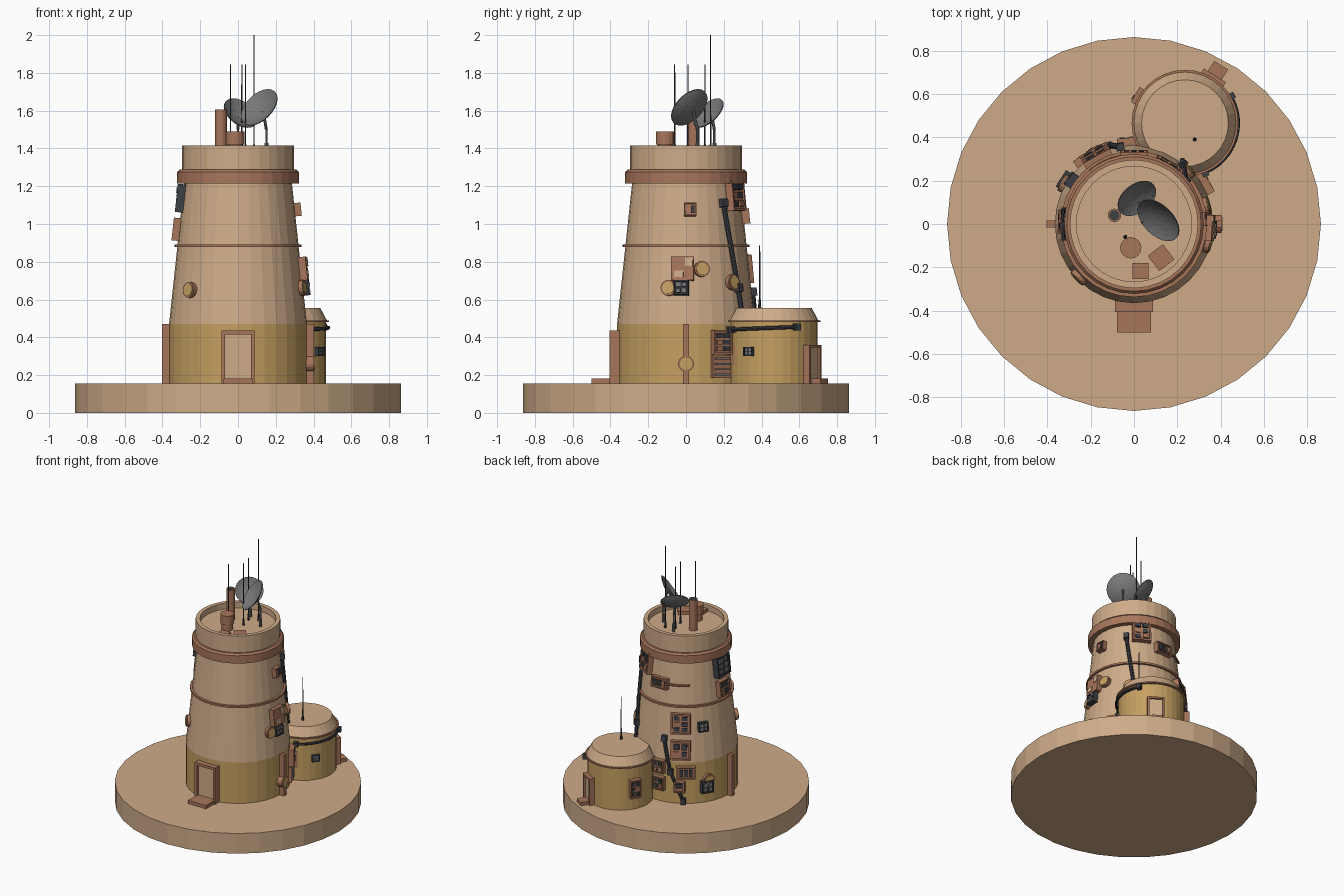
import bpy, bmesh, math, random
from mathutils import Matrix, Vector

random.seed(4)
if "Cube" in bpy.data.objects:
    bpy.data.objects.remove(bpy.data.objects["Cube"], do_unlink=True)

COLOURS = {
    "sand plaster": (0.62, 0.41, 0.25),
    "ochre plaster": (0.56, 0.35, 0.12),
    "rust brown": (0.39, 0.18, 0.105),
    "dark metal": (0.045, 0.05, 0.06),
    "grey metal": (0.19, 0.19, 0.19),
}
SAND, OCHRE, RUST, DARK, GREY = range(5)
MATS = []
for label, rgb in COLOURS.items():
    m = bpy.data.materials.new(label)
    m.use_nodes = True
    m.diffuse_color = (*rgb, 1)
    m.node_tree.nodes["Principled BSDF"].inputs["Base Color"].default_value = (*rgb, 1)
    MATS.append(m)


def finish(bm, name, smooth=False):
    bmesh.ops.recalc_face_normals(bm, faces=bm.faces)
    mesh = bpy.data.meshes.new(name)
    bm.to_mesh(mesh)
    bm.free()
    for m in MATS:
        mesh.materials.append(m)
    ob = bpy.data.objects.new(name, mesh)
    bpy.context.collection.objects.link(ob)
    if smooth:
        mesh.shade_smooth()
    return ob


def lathe(name, profile, mat, at=(0, 0), sides=32, matrix=None, smooth=False):
    """Spin (radius, z) points; both ends are capped. mat is an index or a rule on z."""
    bm = bmesh.new()
    rings = [[bm.verts.new((r * math.cos(a), r * math.sin(a), z))
              for a in (math.tau * i / sides for i in range(sides))] for r, z in profile]
    for lo, hi in zip(rings, rings[1:]):
        for i in range(sides):
            j = (i + 1) % sides
            bm.faces.new((lo[i], lo[j], hi[j], hi[i]))
    bm.faces.new(rings[0][::-1])
    bm.faces.new(rings[-1])
    for f in bm.faces:
        f.material_index = mat(f.calc_center_median().z) if callable(mat) else mat
    bm.transform(matrix or Matrix.Translation((*at, 0)))
    return finish(bm, name, smooth)


def paint(verts, mat):
    for f in {f for v in verts for f in v.link_faces}:
        f.material_index = mat


def box(bm, M, c, s, mat):
    T = M @ Matrix.Translation(c) @ Matrix.Diagonal((*s, 1))
    paint(bmesh.ops.create_cube(bm, size=1, matrix=T)["verts"], mat)


def rod(bm, p, q, r, mat, r2=None, sides=10):
    p, q = Vector(p), Vector(q)
    d = q - p
    T = Matrix.Translation((p + q) / 2) @ d.to_track_quat("Z", "Y").to_matrix().to_4x4()
    paint(bmesh.ops.create_cone(bm, cap_ends=True, segments=sides, radius1=r,
          radius2=r if r2 is None else r2, depth=d.length, matrix=T)["verts"], mat)


# Wall frames: local x runs round the wall, y up it, z out of it
SLOPE = 0.08 / 0.745
ANNEX = (0.235, 0.465)


def tower(az, z, out=0.0):
    sl = SLOPE if z > 0.47 else 0
    return frame(az, 0.363 - max(0, z - 0.47) * SLOPE + out, z, sl, (0, 0))


def annex(az, z, out=0.0):
    return frame(az, 0.23 + out, z, 0, ANNEX)


def frame(az, r, z, slope, centre):
    c, s = math.cos(math.radians(az)), math.sin(math.radians(az))
    t = Vector((-s, c, 0))
    up = Vector((-c * slope, -s * slope, 1)).normalized()
    n = t.cross(up)
    M = Matrix((t, up, n)).transposed().to_4x4()
    M.translation = (centre[0] + c * r, centre[1] + s * r, z)
    return M


# Ground disc and tower
lathe("ground_disc", [(0.862, 0), (0.862, 0.155)], SAND)
lathe("tower_wall", [(0.365, 0.15), (0.365, 0.47), (0.285, 1.22)],
      lambda z: OCHRE if z < 0.47 else SAND)
lathe("tower_thin_ring", [(0.3, 0.878), (0.337, 0.878), (0.337, 0.892), (0.3, 0.892)], RUST)
lathe("tower_band", [(0.28, 1.215), (0.322, 1.215), (0.322, 1.275), (0.31, 1.288), (0.28, 1.288)], RUST)
lathe("tower_parapet", [(0.296, 1.285), (0.296, 1.415), (0.266, 1.415), (0.266, 1.37)], SAND)

# Annex
lathe("annex_wall", [(0.23, 0.15), (0.23, 0.485)], OCHRE, ANNEX)
lathe("annex_rim", [(0.22, 0.48), (0.246, 0.48), (0.246, 0.49), (0.22, 0.49)], RUST, ANNEX)
lathe("annex_roof", [(0.236, 0.489), (0.2, 0.556)], SAND, ANNEX)


# Doors with frame, panel and step
def door(name, M, w, h, depth, step_w, step_len):
    bm = bmesh.new()
    t = w * 0.11
    for sx in (-1, 1):
        box(bm, M, (sx * (w - t) / 2, h / 2, 0), (t, h, depth * 2), RUST)
    box(bm, M, (0, h - t / 2, 0), (w, t, depth * 2), RUST)
    box(bm, M, (0, t / 2, 0), (w, t, depth * 2), RUST)
    box(bm, M, (0, h / 2, 0), (w - t, h - t, depth), SAND)
    box(bm, M, (0, 0.013, step_len / 2), (step_w, 0.026, step_len), RUST)
    finish(bm, name)


door("front_door", tower(270, 0.155), 0.175, 0.28, 0.042, 0.155, 0.137)
door("annex_door", annex(58, 0.155), 0.12, 0.205, 0.03, 0.075, 0.085)

# Side pilasters
for name, az in (("left_pilaster", 0), ("right_pilaster", 180)):
    bm = bmesh.new()
    box(bm, tower(az, 0.312), (0, 0, 0.015), (0.03, 0.315, 0.05), RUST)
    finish(bm, name)


# Round windows
def porthole(name, M, r=0.042):
    bm = bmesh.new()
    for rad, out, mat in ((r, 0.022, RUST), (r * 0.78, 0.026, OCHRE)):
        rod(bm, M @ Vector((0, 0, -0.02)), M @ Vector((0, 0, out)), rad, mat, sides=16)
    finish(bm, name)


for i, (az, z) in enumerate([(224, 0.65), (14, 0.76), (-15, 0.66), (45, 0.69), (0, 0.26), (150, 0.33)]):
    porthole("porthole_%d" % i, tower(az, z, 0.018 if az == 0 else 0))


# Wall machinery: a backing box with a raised border and a grid of small fittings
def gadget(name, M, w, h, body=RUST, cols=2, rows=2, depth=0.025):
    bm = bmesh.new()
    box(bm, M, (0, 0, depth / 2 - 0.01), (w, h, depth + 0.02), body)
    for s in (-1, 1):
        box(bm, M, (s * w * 0.46, 0, depth), (w * 0.08, h, 0.02), body)
        box(bm, M, (0, s * h * 0.46, depth), (w, h * 0.08, 0.02), body)
    cw, ch = w * 0.8 / cols, h * 0.8 / rows
    for i in range(cols):
        for j in range(rows):
            c = ((i - (cols - 1) / 2) * cw, (j - (rows - 1) / 2) * ch, depth)
            mat = GREY if body == DARK else random.choice((DARK, DARK, RUST))
            box(bm, M, c, (cw * 0.72, ch * 0.7, random.uniform(0.008, 0.03)), mat)
    finish(bm, name)


GADGETS = [
    (119, 0.76, 0.14, 0.15, RUST, 2, 3), (119, 0.565, 0.14, 0.14, RUST, 2, 2),
    (125, 0.4, 0.13, 0.09, RUST, 3, 1), (95, 0.43, 0.09, 0.1, RUST, 2, 2),
    (95, 0.3, 0.09, 0.1, RUST, 2, 2), (118, 0.29, 0.08, 0.08, RUST, 1, 2),
    (148, 0.28, 0.09, 0.09, DARK, 2, 2), (145, 0.73, 0.07, 0.07, DARK, 2, 2),
    (90, 1.04, 0.13, 0.08, RUST, 3, 1), (60, 1.15, 0.13, 0.165, RUST, 2, 3),
    (180, 1.135, 0.15, 0.15, DARK, 2, 3), (178, 0.97, 0.11, 0.12, RUST, 2, 2),
    (4, 1.075, 0.065, 0.07, RUST, 2, 1), (-4, 0.66, 0.08, 0.08, DARK, 2, 2),
    (30, 0.375, 0.11, 0.13, RUST, 2, 3),
]
for i, (az, z, w, h, body, c, r) in enumerate(GADGETS):
    gadget("tower_machine_%d" % i, tower(az, z), w, h, body, c, r)
gadget("annex_machine_back", annex(150, 0.32), 0.08, 0.14, RUST, 2, 3)
gadget("annex_machine_side", annex(-34, 0.325), 0.055, 0.05, DARK, 2, 2, 0.01)

# Plain wall box with plates
bm = bmesh.new()
M = tower(-3, 0.762)
box(bm, M, (0, 0, 0.01), (0.12, 0.125, 0.05), RUST)
box(bm, M, (0.035, 0.035, 0.036), (0.04, 0.045, 0.008), SAND)
box(bm, M, (-0.02, -0.03, 0.036), (0.05, 0.035, 0.008), SAND)
finish(bm, "side_wall_box")

# Louvred vent and conduit box between tower and annex
bm = bmesh.new()
M = tower(30, 0.245)
box(bm, M, (0, 0, 0), (0.11, 0.12, 0.04), RUST)
for i in range(4):
    box(bm, M, (0, -0.042 + i * 0.028, 0.022), (0.085, 0.01, 0.016), GREY)
box(bm, tower(42, 0.315), (0, 0, 0.03), (0.06, 0.12, 0.08), RUST)
finish(bm, "louvred_vent")


# Pipes that follow the walls, with junction boxes
def pipe(name, wall, stops, r, mat=DARK, joint=0.036, steps=6):
    bm = bmesh.new()
    for (a0, z0), (a1, z1) in zip(stops, stops[1:]):
        pts = [wall(a0 + (a1 - a0) * k / steps, z0 + (z1 - z0) * k / steps, 0.014).translation
               for k in range(steps + 1)]
        for p, q in zip(pts, pts[1:]):
            rod(bm, p, q, r, mat, sides=8)
    if joint:
        for az, z in stops:
            box(bm, wall(az, z), (0, 0, 0.014), (joint, joint * 1.2, 0.04), mat)
    finish(bm, name)


pipe("tower_pipe", tower, [(40, 1.11), (51, 0.66), (53, 0.52)], 0.013)
pipe("back_pipe", tower, [(100, 0.64), (108, 0.4), (122, 0.18)], 0.013)
pipe("annex_pipe", annex, [(-68, 0.44), (30, 0.455)], 0.01, joint=0.03, steps=12)
pipe("wall_rail", tower, [(98, 1.04), (130, 1.04)], 0.009, RUST, 0)

# Roof fittings
bm = bmesh.new()
rod(bm, (-0.09, 0.04, 1.36), (-0.09, 0.04, 1.605), 0.031, RUST, sides=16)
rod(bm, (-0.09, 0.04, 1.59), (-0.09, 0.04, 1.606), 0.024, DARK, sides=16)
finish(bm, "chimney")
bm = bmesh.new()
rod(bm, (-0.015, -0.11, 1.36), (-0.015, -0.11, 1.43), 0.04, RUST, sides=16)
rod(bm, (-0.015, -0.11, 1.42), (-0.015, -0.11, 1.49), 0.049, RUST, sides=16)
finish(bm, "roof_vent")
bm = bmesh.new()
for x, y, size, turn in ((0.03, -0.217, 0.075, 0), (0.125, -0.155, 0.088, 0.65)):
    box(bm, Matrix.Translation((x, y, 1.38)) @ Matrix.Rotation(turn, 4, "Z"),
        (0, 0, 0), (size, size, 0.03), RUST)
finish(bm, "roof_hatches")


# Dish aerials on poles
def dish(name, centre, normal, r, foot):
    c, n = Vector(centre), Vector(normal).normalized()
    M = Matrix.Translation(c) @ n.to_track_quat("Z", "Y").to_matrix().to_4x4()
    bowl = [(k * r, (k * k - 0.7) * r * 0.3) for k in (0.06, 0.35, 0.65, 0.85, 1)]
    inner = [(k, z + 0.005) for k, z in reversed(bowl)]
    ob = lathe(name, bowl + inner, GREY, sides=24, matrix=M, smooth=False)
    bm = bmesh.new()
    rod(bm, (*foot, 1.37), (*foot, 1.5), 0.006, GREY)
    rod(bm, (*foot, 1.5), c - n * r * 0.2, 0.008, GREY)
    rod(bm, (*foot, 1.37), (*foot, 1.43), 0.011, GREY)
    finish(bm, name + "_pole")


dish("large_dish", (0.12, 0.025, 1.61), (-1, -1, 1), 0.117, (0.15, 0.06))
dish("small_dish", (0.008, 0.125, 1.58), (0.55, -0.7, 0.75), 0.1, (0.0, 0.15))

# Whip aerials
for i, (x, y, z0, z1) in enumerate([(-0.04, -0.06, 1.37, 1.845), (0.04, 0.01, 1.37, 1.845),
                                    (0.02, 0.1, 1.37, 1.845), (0.085, 0.13, 1.37, 2.0),
                                    (0.28, 0.39, 0.55, 0.885)]):
    bm = bmesh.new()
    rod(bm, (x, y, z0), (x, y, z1), 0.004, DARK, 0.003, 6)
    rod(bm, (x, y, z0), (x, y, z0 + 0.05), 0.009, DARK, 0.006, 8)
    finish(bm, "whip_aerial_%d" % i)
